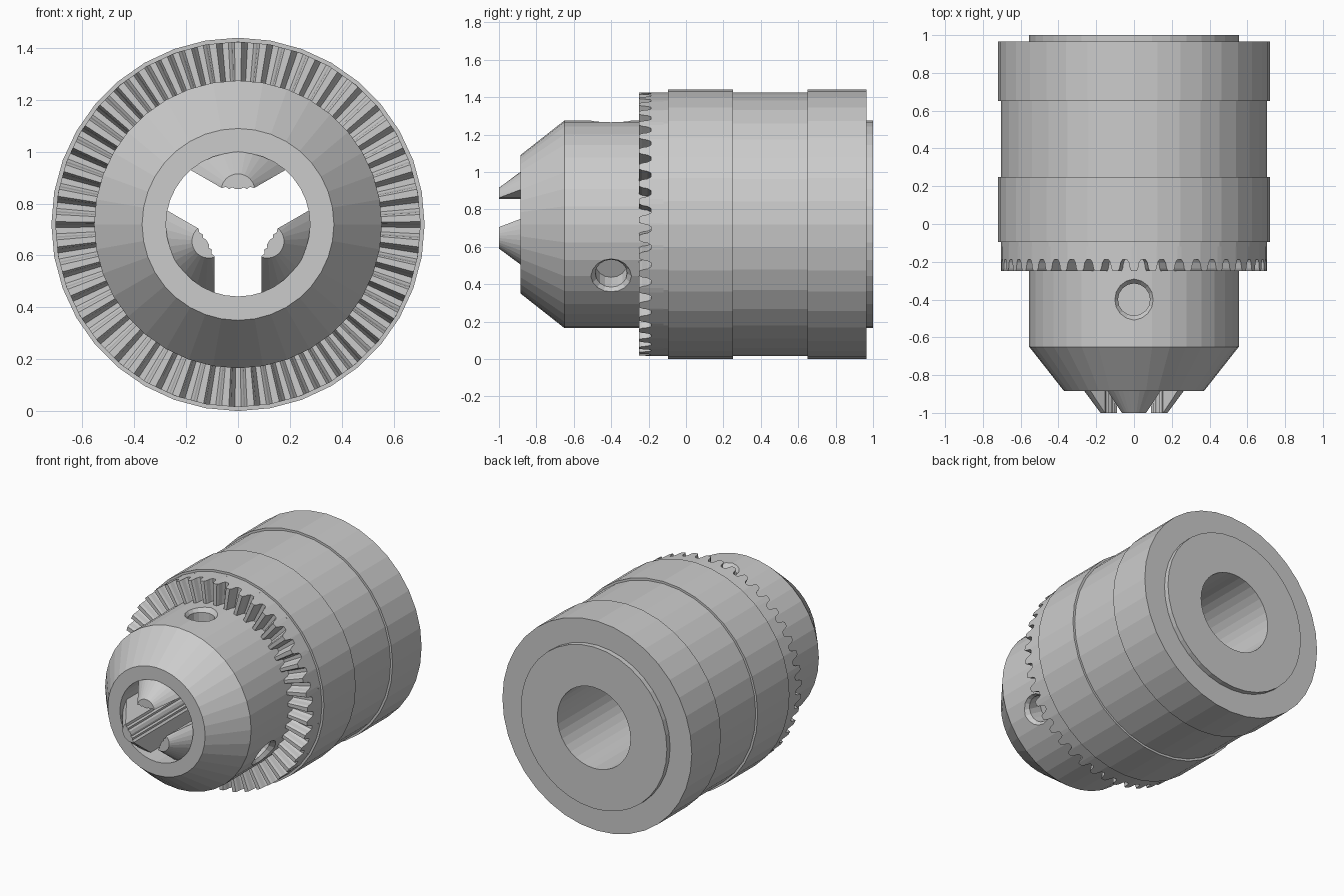
import bpy, bmesh
from math import pi, sin, cos, radians
from mathutils import Matrix, Vector

if "Cube" in bpy.data.objects:
    bpy.data.objects.remove(bpy.data.objects["Cube"])

AXIS_Z = 0.72
SIDES = 36
TEETH = 45
AXIS = Matrix.Translation((0, 0, AXIS_Z))


def add_mesh(name, bm, matrix):
    bmesh.ops.remove_doubles(bm, verts=bm.verts, dist=1e-5)
    bmesh.ops.recalc_face_normals(bm, faces=bm.faces)
    bm.transform(matrix)
    mesh = bpy.data.meshes.new(name)
    bm.to_mesh(mesh)
    bm.free()
    obj = bpy.data.objects.new(name, mesh)
    bpy.context.collection.objects.link(obj)
    return obj


def loft(name, columns, matrix, closed=True):
    """Wrap columns of points around the axis, joining each to the next."""
    bm = bmesh.new()
    grid = [[bm.verts.new(p) for p in col] for col in columns]
    count = len(grid[0])
    for i, col in enumerate(grid):
        after = grid[(i + 1) % len(grid)]
        for j in range(count if closed else count - 1):
            k = (j + 1) % count
            bm.faces.new((col[j], col[k], after[k], after[j]))
    return add_mesh(name, bm, matrix)


def lathe(name, profile, matrix=AXIS, sides=SIDES, closed=True):
    """Spin (y, radius) points about the y axis."""
    columns = []
    for i in range(sides):
        a = 2 * pi * i / sides
        columns.append([(r * sin(a), y, r * cos(a)) for y, r in profile])
    return loft(name, columns, matrix, closed)


def prism(name, outline, y0, y1, matrix):
    """Extrude an (x, z) outline along y."""
    bm = bmesh.new()
    face = bm.faces.new([bm.verts.new((x, y0, z)) for x, z in outline])
    out = bmesh.ops.extrude_face_region(bm, geom=[face])
    verts = [v for v in out["geom"] if isinstance(v, bmesh.types.BMVert)]
    bmesh.ops.translate(bm, verts=verts, vec=Vector((0, y1 - y0, 0)))
    return add_mesh(name, bm, matrix)


def boolean(obj, cutter, operation):
    cutter.hide_render = True
    mod = obj.modifiers.new("cut", "BOOLEAN")
    mod.object = cutter
    mod.operation = operation
    mod.solver = "EXACT"
    bpy.context.view_layer.objects.active = obj
    bpy.ops.object.modifier_apply(modifier=mod.name)
    bpy.data.objects.remove(cutter)


# Core with tapered nose and through bore
body = lathe("body", [(-0.885, 0.278), (-0.885, 0.37), (-0.65, 0.555),
                      (1.0, 0.555), (1.0, 0.278)])

# Outer sleeve with two raised bands
lathe("sleeve", [(-0.12, 0.53), (-0.12, 0.705), (-0.095, 0.705), (-0.095, 0.72),
                 (0.25, 0.72), (0.25, 0.705), (0.65, 0.705), (0.65, 0.72),
                 (0.965, 0.72), (0.965, 0.53)])

# Crown of key teeth on the sleeve's front edge
tooth = [(0.0, -0.25), (0.28, -0.25), (0.36, -0.235), (0.42, -0.205),
         (0.52, -0.188), (0.76, -0.188), (0.86, -0.205), (0.92, -0.235)]
facet = 2 * pi / SIDES
crown = []
for i in range(TEETH):
    for part, y in tooth:
        a = 2 * pi * (i + part - 0.14) / TEETH
        outer = 0.705 * cos(facet / 2) / cos(a % facet - facet / 2)
        ring = [(y, 0.54), (y, outer), (-0.11, outer), (-0.11, 0.54)]
        crown.append([(r * sin(a), py, r * cos(a)) for py, r in ring])
loft("gear_teeth", crown, AXIS)

# Wedge that shapes each jaw, with small grip serrations along its inner edge
half = [(0.01, 0.136), (0.022, 0.143), (0.034, 0.136), (0.046, 0.145), (0.062, 0.14),
        (0.45, 0.364), (0.45, 0.6)]
wedge_outline = half + [(-x, z) for x, z in reversed(half)]

for side, angle in (("top", 0), ("left", 120), ("right", 240)):
    turn = AXIS @ Matrix.Rotation(radians(angle), 4, "Y")

    # Gripping jaw
    jaw = lathe(side + "_jaw", [(-1.0, 0), (-1.0, 0.065), (-0.818, 0.2),
                                (-0.35, 0.2), (-0.35, 0)],
                turn @ Matrix.Translation((0, 0, 0.13)), 32, False)
    boolean(jaw, prism("jaw_wedge", wedge_outline, -1.1, -0.2, turn), "INTERSECT")

    # Countersunk key hole
    socket = turn @ Matrix.Translation((0, -0.4, 0)) @ Matrix.Rotation(pi / 2, 4, "X")
    hole = lathe("key_hole_cutter", [(0.42, 0), (0.42, 0.085), (0.525, 0.085),
                                     (0.575, 0.125), (0.575, 0)], socket, 16, False)
    boolean(body, hole, "DIFFERENCE")
